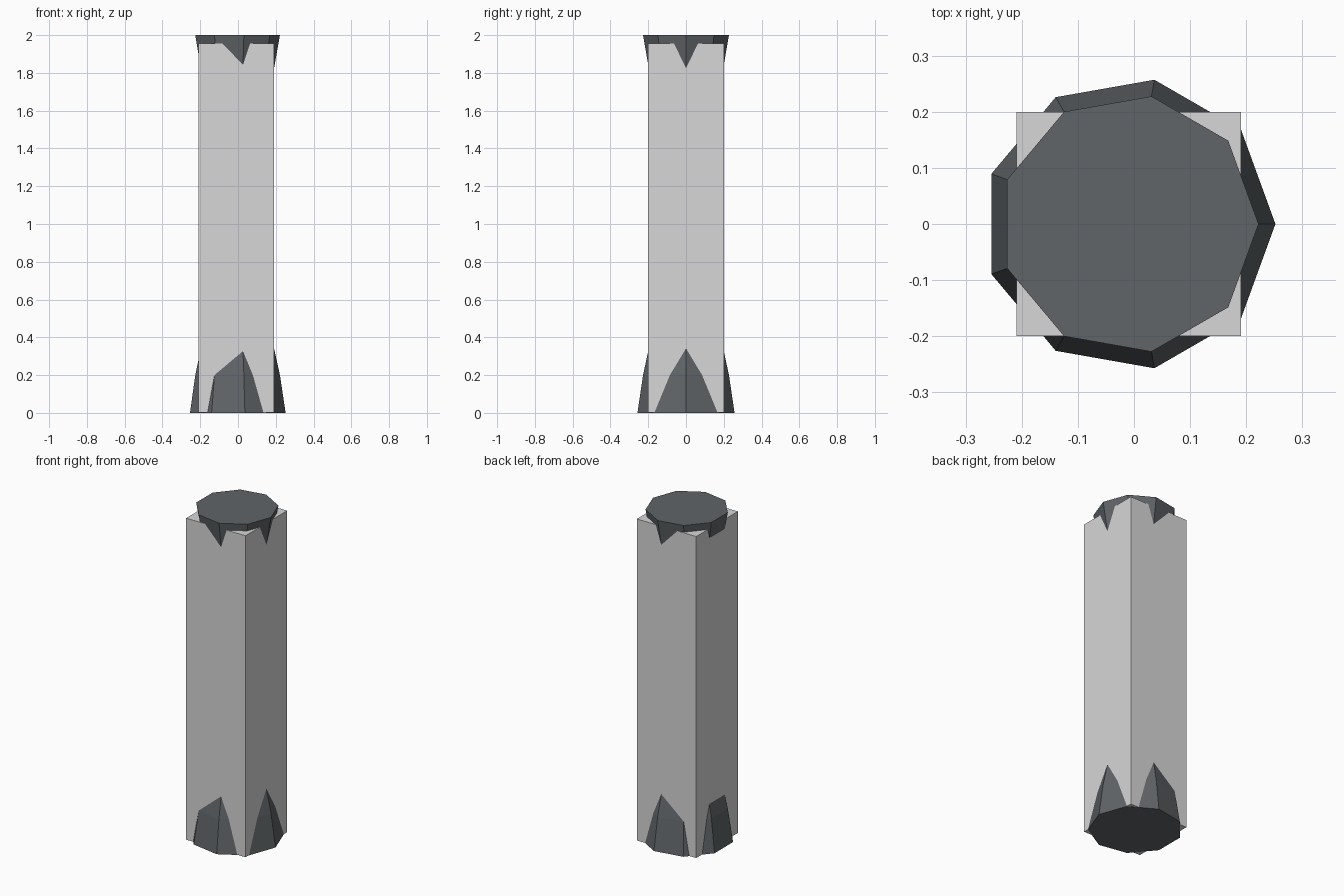
import bpy
import bmesh
from math import cos, sin, radians

cube = bpy.data.objects.get("Cube")
if cube:
    bpy.data.objects.remove(cube, do_unlink=True)

CENTRE_X = -0.009
SIDES = 9


def make_material(name, rgb):
    mat = bpy.data.materials.new(name)
    mat.use_nodes = True
    colour = (*rgb, 1.0)
    mat.diffuse_color = colour
    bsdf = mat.node_tree.nodes["Principled BSDF"]
    bsdf.inputs["Base Color"].default_value = colour
    bsdf.inputs["Roughness"].default_value = 0.8
    return mat


def finish(name, bm, mat):
    bmesh.ops.recalc_face_normals(bm, faces=bm.faces)
    mesh = bpy.data.meshes.new(name)
    bm.to_mesh(mesh)
    bm.free()
    mesh.materials.append(mat)
    obj = bpy.data.objects.new(name, mesh)
    obj.location.x = CENTRE_X
    bpy.context.collection.objects.link(obj)
    return obj


def tapered_collar(name, profile, mat):
    """Nine-sided solid through (radius, height) rings."""
    bm = bmesh.new()
    rings = []
    for r, z in profile:
        angles = [radians(360 * i / SIDES) for i in range(SIDES)]
        rings.append([bm.verts.new((r * cos(a), r * sin(a), z)) for a in angles])
    for low, high in zip(rings, rings[1:]):
        for i in range(SIDES):
            j = (i + 1) % SIDES
            bm.faces.new((low[i], low[j], high[j], high[i]))
    bm.faces.new(rings[0])
    bm.faces.new(rings[-1])
    return finish(name, bm, mat)


def box(name, half, bottom, top, mat):
    bm = bmesh.new()
    bmesh.ops.create_cube(bm, size=2)
    for v in bm.verts:
        v.co.x *= half
        v.co.y *= half
        v.co.z = top if v.co.z > 0 else bottom
    return finish(name, bm, mat)


light_grey = make_material("light grey stone", (0.68, 0.68, 0.68))
dark_grey = make_material("dark slate grey", (0.115, 0.128, 0.137))

# Square shaft
box("shaft", 0.2, 0.001, 1.956, light_grey)

# Flared foot and cap, their slopes sinking into the shaft
tapered_collar("foot_collar", [(0.261, 0), (0.231, 0.2), (0.187, 0.4)], dark_grey)
tapered_collar("cap_collar", [(0.187, 1.752), (0.231, 2)], dark_grey)
